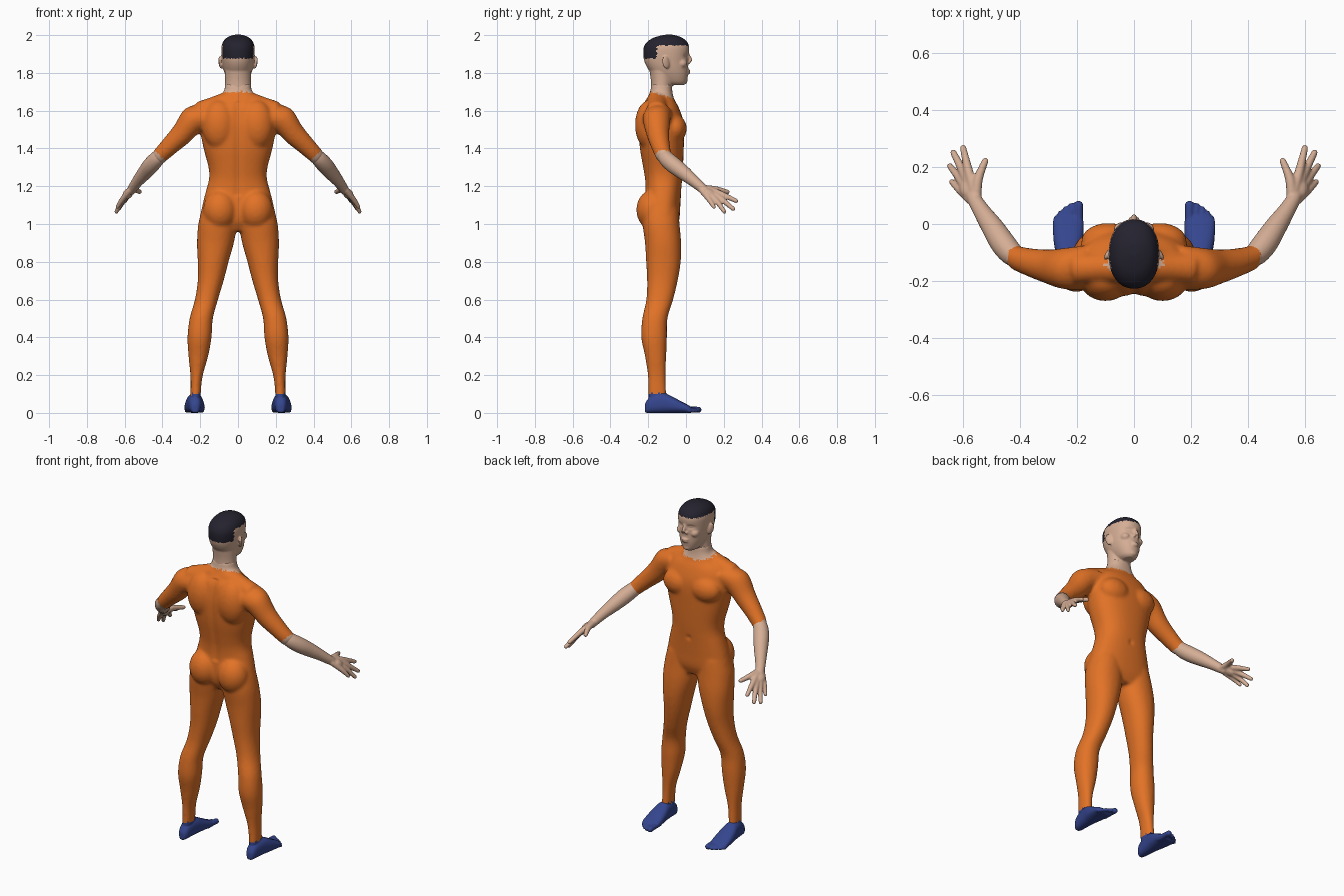
import bpy, bmesh, math, random
from mathutils import Vector, Matrix

if "Cube" in bpy.data.objects:
    bpy.data.objects.remove(bpy.data.objects["Cube"])

random.seed(4)
X, Y, Z = Vector((1, 0, 0)), Vector((0, 1, 0)), Vector((0, 0, 1))


def material(name, rgb):
    m = bpy.data.materials.new(name)
    m.diffuse_color = (*rgb, 1)
    m.use_nodes = True
    m.node_tree.nodes["Principled BSDF"].inputs["Base Color"].default_value = m.diffuse_color
    return m


ORANGE = material("orange suit", (0.76, 0.17, 0.02))
SKIN = material("skin", (0.66, 0.42, 0.30))
HAIR = material("dark hair", (0.018, 0.016, 0.027))
BLUE = material("blue shoe", (0.035, 0.06, 0.27))


def spline(rows, steps=5):
    """Catmull-Rom interpolation of tuples."""
    pts = [Vector(r) for r in rows]
    pts = [pts[0]] + pts + [pts[-1]]
    out = []
    for i in range(1, len(pts) - 2):
        p0, p1, p2, p3 = pts[i - 1:i + 3]
        for s in range(steps):
            t = s / steps
            out.append(0.5 * (2 * p1 + (p2 - p0) * t + (2 * p0 - 5 * p1 + 4 * p2 - p3) * t * t
                              + (3 * p1 - p0 - 3 * p2 + p3) * t ** 3))
    return out + [pts[-1]]


def loft(bm, rows, u=X, v=Y, power=2.0, n=32):
    """Closed skin through rings (x, y, z, radius along u, radius along v)."""
    rings = []
    for r in spline(rows):
        c = Vector(r[:3])
        ring = []
        for k in range(n):
            a = 2 * math.pi * k / n
            ca, sa = math.cos(a), math.sin(a)
            ring.append(bm.verts.new(
                c + u * (r[3] * math.copysign(abs(ca) ** (2 / power), ca))
                + v * (r[4] * math.copysign(abs(sa) ** (2 / power), sa))))
        rings.append(ring)
    for a, b in zip(rings, rings[1:]):
        for k in range(n):
            bm.faces.new((a[k], a[(k + 1) % n], b[(k + 1) % n], b[k]))
    bm.faces.new(rings[0][::-1])
    bm.faces.new(rings[-1])


def tube(bm, rows, side=1):
    """Round limb through (x, y, z, radius), mirrored when side is -1."""
    rows = [(side * x, y, z, r, r) for x, y, z, r in rows]
    d = (Vector(rows[-1][:3]) - Vector(rows[0][:3])).normalized()
    u = d.orthogonal().normalized()
    loft(bm, rows, u, d.cross(u), n=20)


def blob(bm, pos, size, rot=(0, 0, 0)):
    mat = Matrix.Translation(pos)
    for angle, axis in zip(rot, "XYZ"):
        mat = mat @ Matrix.Rotation(angle, 4, axis)
    bmesh.ops.create_uvsphere(bm, u_segments=24, v_segments=16, radius=1,
                              matrix=mat @ Matrix.Diagonal((*size, 1)))


def finish(bm, name, mats, voxel, smooth, rule=None, shape=None):
    """Fuse the volumes into one smooth skin and colour it by a rule."""
    bmesh.ops.recalc_face_normals(bm, faces=bm.faces)
    me = bpy.data.meshes.new(name)
    bm.to_mesh(me)
    bm.free()
    ob = bpy.data.objects.new(name, me)
    bpy.context.collection.objects.link(ob)
    rm = ob.modifiers.new("fuse", 'REMESH')
    rm.mode, rm.voxel_size, rm.use_smooth_shade = 'VOXEL', voxel, True
    sm = ob.modifiers.new("soften", 'SMOOTH')
    sm.factor, sm.iterations = 0.5, smooth
    dg = bpy.context.evaluated_depsgraph_get()
    fused = bpy.data.meshes.new_from_object(ob.evaluated_get(dg))
    ob.modifiers.clear()
    ob.data = fused
    fused.materials.clear()
    for m in mats:
        fused.materials.append(m)
    if shape:
        for vert in fused.vertices:
            shape(vert.co)
    for p in fused.polygons:
        p.use_smooth = True
        p.material_index = rule(p.center) if rule else 0
    return ob


def span(z, back, front, w, x=0):
    return (x, (back + front) / 2, z, w, (front - back) / 2)


# Body suit: torso, legs and sleeves
bm = bmesh.new()
loft(bm, [span(*r) for r in (
    (1.74, -.184, -.074, .068), (1.70, -.19, -.072, .076), (1.66, -.21, -.062, .11),
    (1.62, -.235, -.04, .165), (1.56, -.248, -.018, .19), (1.50, -.252, -.01, .2),
    (1.40, -.245, -.012, .182), (1.30, -.228, -.016, .156), (1.24, -.218, -.02, .153),
    (1.18, -.215, -.025, .168), (1.10, -.22, -.03, .188), (1.02, -.215, -.036, .198),
    (.96, -.18, -.06, .14))], power=2.35, n=48)
for s in (1, -1):
    loft(bm, [span(z, b, f, (xo - xi) / 2, s * (xi + xo) / 2) for z, xi, xo, b, f in (
        (1.08, .01, .19, -.23, -.04), (1.0, .006, .21, -.23, -.034), (.9, .022, .217, -.217, -.026),
        (.8, .05, .213, -.211, -.028), (.7, .076, .213, -.206, -.044), (.6, .106, .228, -.21, -.068),
        (.5, .133, .256, -.231, -.098), (.4, .14, .267, -.237, -.101), (.3, .158, .262, -.217, -.105),
        (.2, .186, .252, -.202, -.108), (.12, .196, .251, -.2, -.105), (.05, .198, .252, -.2, -.1))],
        power=2.15)
    tube(bm, [(.03, -.15, 1.65, .06), (.12, -.152, 1.625, .052), (.2, -.155, 1.592, .058)], s)
    tube(bm, [(.15, -.15, 1.575, .08), (.235, -.155, 1.552, .074), (.3, -.148, 1.475, .06),
              (.36, -.135, 1.415, .05), (.413, -.118, 1.362, .043), (.43, -.1, 1.343, .041)], s)
    blob(bm, (s * .1, -.195, 1.525), (.09, .075, .13))          # shoulder blade
    blob(bm, (s * .09, -.06, 1.505), (.095, .064, .075))        # chest
    blob(bm, (s * .095, -.178, 1.075), (.09, .085, .105))       # buttock


def suit_rule(c):
    jag = random.uniform(-.006, .006)
    x = abs(c.x)
    if x < .12 and c.z > 1.645 - .29 * c.y + jag:
        return 1
    if c.z > 1.2 and x - c.z > -.95 + jag:
        return 1
    return 2 if c.z < .1 + jag else 0


def suit_shape(co):
    # spine groove and navel
    if co.y < -.15 and 1.15 < co.z < 1.65:
        co.y += .008 * math.exp(-(co.x / .018) ** 2)
    if co.y > -.1:
        co.y -= .008 * math.exp(-(co.x ** 2 + (co.z - 1.2) ** 2) / .00015)


finish(bm, "body_suit", [ORANGE, SKIN, BLUE], .0095, 6, suit_rule, suit_shape)

# Head: skull, neck, ears and face
bm = bmesh.new()
loft(bm, [span(*r) for r in (
    (1.735, -.09, -.012, .028), (1.75, -.13, .002, .048), (1.785, -.17, .010, .066),
    (1.82, -.2, .012, .077), (1.86, -.22, .012, .084), (1.90, -.226, .015, .088),
    (1.935, -.224, .017, .088), (1.962, -.208, .008, .08), (1.983, -.178, -.015, .064),
    (1.996, -.14, -.045, .04), (2.002, -.11, -.07, .018))], power=2.2, n=40)
loft(bm, [span(*r) for r in (
    (1.64, -.175, -.08, .06), (1.70, -.184, -.075, .068), (1.76, -.186, -.07, .068),
    (1.82, -.195, -.06, .07))])
tube(bm, [(0, .008, 1.905, .008), (0, .02, 1.88, .009), (0, .026, 1.86, .011)])   # nose
blob(bm, (0, .011, 1.812), (.024, .012, .006))                                    # lips
blob(bm, (0, .010, 1.800), (.02, .012, .007))
blob(bm, (0, -.006, 1.757), (.024, .014, .016))                                   # chin
for s in (1, -1):
    blob(bm, (s * .012, .014, 1.855), (.009, .011, .008))                         # nostril
    blob(bm, (s * .093, -.107, 1.855), (.008, .02, .035), (.2, s * .15, s * .4))  # ear
    blob(bm, (s * .045, -.022, 1.85), (.026, .028, .024))                         # cheek


def head_shape(co):
    # eye sockets with lids
    if co.y > -.06:
        for s in (1, -1):
            dx, dz = co.x - s * .034, co.z - 1.89
            co.y -= .011 * math.exp(-(dx / .02) ** 2 - (dz / .011) ** 2)
            co.y += .006 * math.exp(-(dx / .012) ** 2 - (dz / .005) ** 2)


def hair_rule(c):
    jag = random.uniform(-.004, .004)
    return int(c.z > 1.945 + jag or (c.y < -.155 + jag and c.z > 1.877 + jag))


finish(bm, "head", [SKIN, HAIR], .0052, 3, hair_rule, head_shape)

# Fingers: knuckle start beside the wrist, knuckle, tip, thickness
FINGERS = [((.553, .095, 1.19), (.577, .178, 1.162), (.598, .266, 1.122), .0135),
           ((.56, .093, 1.186), (.592, .17, 1.145), (.632, .25, 1.08), .0135),
           ((.566, .087, 1.182), (.606, .153, 1.132), (.644, .203, 1.065), .013),
           ((.57, .082, 1.18), (.612, .122, 1.13), (.638, .148, 1.09), .012),
           ((.552, .088, 1.188), (.546, .155, 1.184), (.521, .22, 1.17), .014)]
# Toes: x, tip y, radius
TOES = [(.194, .066, .0165), (.219, .063, .0115), (.239, .052, .011), (.257, .037, .0105), (.272, .02, .01)]

for s, side in ((1, "right"), (-1, "left")):
    # Forearm and hand
    bm = bmesh.new()
    tube(bm, [(.39, -.13, 1.385, .034), (.425, -.108, 1.35, .041), (.46, -.066, 1.312, .044),
              (.495, -.012, 1.27, .039), (.53, .04, 1.228, .031), (.556, .082, 1.192, .026),
              (.57, .108, 1.17, .022)], s)
    for base, knuckle, tip, r in FINGERS:
        tube(bm, [(*base, r * 1.35), (*knuckle, r * 1.2), (*tip, r * .85)], s)
        blob(bm, (s * tip[0], tip[1], tip[2]), (r * .85,) * 3)
    blob(bm, (s * .583, .128, 1.16), (.03, .04, .022), (-.5, s * .6, 0))
    finish(bm, side + "_forearm_and_hand", [SKIN], .0055, 3)

    # Shoe with separate toes
    bm = bmesh.new()
    loft(bm, [(s * (a + b) / 2, y, h / 2, (b - a) / 2, h / 2) for y, h, a, b in (
        (-.218, .045, .212, .242), (-.2, .075, .198, .255), (-.16, .098, .192, .263),
        (-.11, .102, .186, .272), (-.07, .085, .18, .28), (-.02, .058, .176, .284),
        (.015, .04, .177, .283), (.03, .028, .183, .27))], X, Z, 2.5)
    loft(bm, [span(z, -.198, -.103, .025, s * .225) for z in (.105, .08, .03)])
    for x, y, r in TOES:
        tube(bm, [(x, -.02, .02, r), (x, y - .02, .018, r * .95), (x, y, r, r)], s)
        blob(bm, (s * x, y, r), (r, r, r))
    finish(bm, side + "_shoe", [BLUE], .0055, 3)
